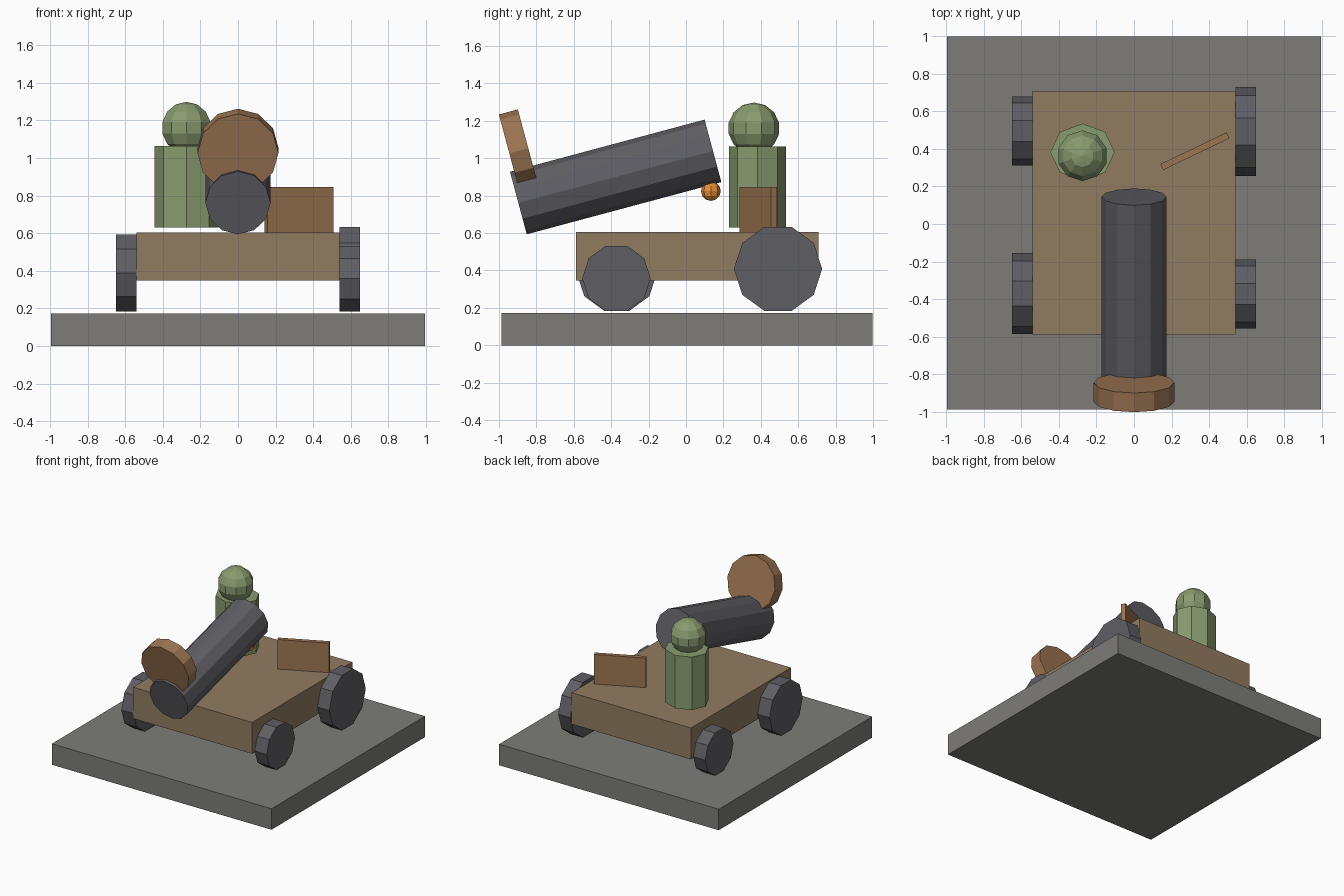
import bpy
from math import radians, cos

if "Cube" in bpy.data.objects:
    bpy.data.objects.remove(bpy.data.objects["Cube"])


def material(name, rgb):
    m = bpy.data.materials.new(name)
    m.diffuse_color = (*rgb, 1)
    m.use_nodes = True
    m.node_tree.nodes["Principled BSDF"].inputs["Base Color"].default_value = m.diffuse_color
    return m


STONE = material("stone", (0.205, 0.203, 0.19))
WOOD = material("wood", (0.285, 0.20, 0.118))
IRON = material("iron", (0.112, 0.112, 0.127))
PLANK = material("plank", (0.335, 0.178, 0.085))
GREEN = material("green", (0.25, 0.33, 0.16))
EMBER = material("ember", (0.80, 0.27, 0.04))


def finish(name, mat):
    o = bpy.context.object
    o.name = name
    o.data.materials.append(mat)
    return o


def box(name, center, size, mat, turn=0):
    bpy.ops.mesh.primitive_cube_add(size=1, location=center, rotation=(0, 0, turn))
    o = finish(name, mat)
    o.scale = size
    return o


def drum(name, sides, radius, depth, center, mat, rot=(0, 0, 0)):
    bpy.ops.mesh.primitive_cylinder_add(vertices=sides, radius=radius, depth=depth,
                                        location=center, rotation=rot)
    return finish(name, mat)


def ball(name, segments, rings, radius, center, mat):
    bpy.ops.mesh.primitive_uv_sphere_add(segments=segments, ring_count=rings,
                                         radius=radius, location=center)
    return finish(name, mat)


# Ground slab and cart deck
box("ground_slab", (0, 0.005, 0.086), (1.99, 1.985, 0.172), STONE)
box("cart_deck", (0, 0.06, 0.476), (1.08, 1.295, 0.257), WOOD)

# Mismatched wheels, all resting at the same height
for name, side, y, r in (("front_right_wheel", 1, -0.372, 0.183),
                         ("back_right_wheel", 1, 0.492, 0.236),
                         ("front_left_wheel", -1, -0.37, 0.215),
                         ("back_left_wheel", -1, 0.494, 0.183)):
    drum(name, 10, r, 0.108, (side * 0.594, y, 0.184 + r * cos(radians(18))),
         IRON, (0, radians(90), 0))

# Tilted barrel and the round lid standing on its front end
TILT = (radians(90 + 15), 0, 0)
drum("barrel", 12, 0.173, 1.077, (0, -0.376, 0.90), IRON, TILT)
drum("barrel_lid", 12, 0.215, 0.105, (0, -0.894, 1.04), PLANK, TILT)

# Ember under the back end of the barrel
ball("ember", 8, 6, 0.053, (0, 0.133, 0.825), EMBER)

# Rider
body = drum("rider_body", 8, 1, 0.433, (-0.274, 0.382, 0.846), GREEN)
body.scale = (0.171, 0.152, 1)
ball("rider_head", 10, 7, 0.138, (-0.274, 0.363, 1.16), GREEN)

# Loose board standing on the deck
box("board", (0.324, 0.387, 0.724), (0.39, 0.035, 0.245), PLANK, radians(25.5))
